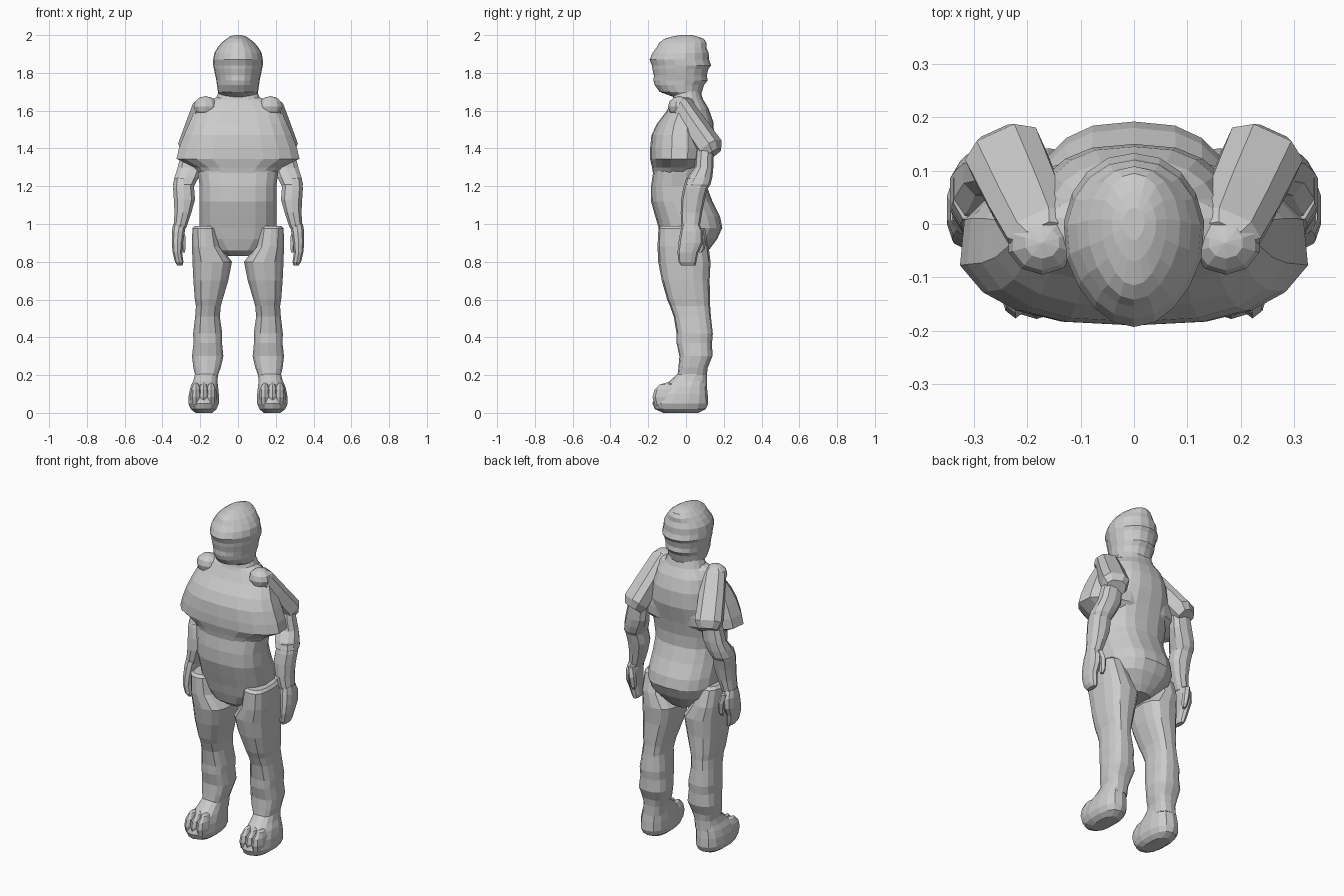
import bpy, bmesh, math
from mathutils import Matrix, Vector


def finish(bm, name, mirror):
    bmesh.ops.recalc_face_normals(bm, faces=bm.faces)
    me = bpy.data.meshes.new(name)
    bm.to_mesh(me)
    bm.free()
    ob = bpy.data.objects.new(name, me)
    bpy.context.collection.objects.link(ob)
    if mirror:
        ob.modifiers.new("Mirror", 'MIRROR')
    return ob


def loft(name, rings, n=14, e=2.4, front=1.0, back=1.0, mirror=False, mat=Matrix()):
    """Skin of rings (z, x0, x1, y0, y1); front/back narrow the width at those ends."""
    bm = bmesh.new()
    loops = []
    for z, x0, x1, y0, y1 in rings:
        loop = []
        for i in range(n):
            a = 2 * math.pi * (i + 0.5) / n
            c, s = math.cos(a), math.sin(a)
            u = math.copysign(abs(c) ** (2 / e), c)
            v = math.copysign(abs(s) ** (2 / e), s)
            # stretch so the ring reaches its stated depth
            v /= abs(math.sin(2 * math.pi * (n // 4 + 0.5) / n)) ** (2 / e)
            u *= 1 + (front - 1) * max(0, -v) + (back - 1) * max(0, v)
            p = Vector(((x0 + x1) / 2 + u * (x1 - x0) / 2,
                        (y0 + y1) / 2 + v * (y1 - y0) / 2, z))
            loop.append(bm.verts.new(mat @ p))
        loops.append(loop)
    for a, b in zip(loops, loops[1:]):
        for i in range(n):
            j = (i + 1) % n
            bm.faces.new((a[i], a[j], b[j], b[i]))
    bm.faces.new(loops[0])
    bm.faces.new(loops[-1])
    return finish(bm, name, mirror)


def ball(name, loc, size, mirror=True):
    bm = bmesh.new()
    bmesh.ops.create_uvsphere(bm, u_segments=10, v_segments=6, radius=1,
                              matrix=Matrix.Translation(loc) @ Matrix.Diagonal((*size, 1)))
    return finish(bm, name, mirror)


def sym(z, w, y0, y1):
    return (z, -w, w, y0, y1)


# torso: hips, waist and neck base
loft("torso", [sym(0.83, .075, -.07, .09), sym(0.86, .12, -.11, .12), sym(0.92, .19, -.13, .165),
               sym(0.98, .205, -.145, .192), sym(1.04, .207, -.163, .18), sym(1.12, .207, -.185, .14),
               sym(1.20, .205, -.185, .11), sym(1.27, .215, -.175, .11), sym(1.35, .22, -.17, .125),
               sym(1.45, .21, -.16, .15), sym(1.54, .19, -.13, .145), sym(1.61, .165, -.09, .12),
               sym(1.66, .12, -.07, .09), sym(1.72, .095, -.06, .07)], n=18, e=2.7, back=.82)

# broad flared chest plate
loft("chest", [sym(1.27, .215, -.175, .07), sym(1.30, .245, -.18, .09), sym(1.345, .342, -.19, .12),
               sym(1.40, .328, -.19, .125), sym(1.47, .30, -.183, .12), sym(1.53, .272, -.155, .10),
               sym(1.59, .245, -.108, .08), sym(1.65, .18, -.072, .06), sym(1.67, .12, -.06, .05)],
     n=18, e=2.7, front=.87, back=.78)

# head: hooded egg with shallow bands
loft("head", [sym(1.67, .098, -.06, .075), sym(1.70, .108, -.14, .085), sym(1.735, .113, -.165, .095),
              sym(1.76, .116, -.172, .115), sym(1.785, .122, -.17, .11),
              sym(1.82, .129, -.178, .118), sym(1.84, .133, -.18, .133), sym(1.87, .133, -.193, .122),
              sym(1.905, .127, -.178, .12), sym(1.935, .109, -.155, .108), sym(1.96, .088, -.142, .108),
              sym(1.98, .062, -.115, .095), sym(1.993, .042, -.07, .06), sym(2.0, .02, -.03, .03)],
     n=18, e=2.1, front=.8)

# shoulder knobs and slanted upper arm slabs
ball("shoulder_knob", (.172, -.035, 1.622), (.066, .06, .055))
axis = Vector((-.075, -.165, .24))
slab = Matrix.Translation((.175, -.015, 1.615)) @ axis.to_track_quat('Z', 'Y').to_matrix().to_4x4()
loft("upper_arm", [(.035, -.045, .045, -.03, .04), (.01, -.065, .065, -.05, .052),
                   (-.10, -.072, .072, -.06, .055), (-.26, -.077, .077, -.06, .06),
                   (-.30, -.055, .055, -.05, .035)], n=8, e=2.8, mirror=True, mat=slab)

# elbow and forearm
loft("elbow", [(1.43, .19, .29, .06, .15), (1.37, .18, .305, .05, .145), (1.30, .185, .322, .045, .145),
               (1.25, .205, .338, .01, .14), (1.21, .225, .347, -.01, .13), (1.18, .24, .335, .0, .11)],
     n=10, mirror=True)
loft("forearm", [(1.24, .235, .34, .0, .125), (1.19, .23, .346, -.015, .115), (1.13, .225, .342, -.025, .10),
                 (1.06, .245, .338, -.028, .085), (1.00, .265, .342, -.025, .075),
                 (.975, .275, .34, -.02, .07)], n=10, mirror=True)

# hands with thumbs
loft("hand", [(1.0, .275, .345, -.02, .07), (.96, .28, .352, -.03, .09), (.90, .29, .352, -.04, .09),
              (.85, .295, .347, -.045, .065), (.80, .288, .335, -.04, .055), (.78, .293, .322, -.025, .05)],
     n=10, mirror=True)
loft("thumb", [(.98, .29, .325, .05, .10), (.93, .275, .315, .06, .11), (.87, .275, .305, .06, .10),
               (.85, .28, .30, .065, .085)], n=6, e=2, mirror=True)

# legs
loft("leg", [(.99, .125, .23, -.13, .07), (.975, .108, .243, -.146, .09), (.88, .09, .245, -.151, .12),
             (.80, .03, .243, -.147, .13), (.70, .05, .238, -.128, .125), (.60, .08, .23, -.10, .128),
             (.565, .09, .224, -.085, .128), (.51, .095, .228, -.065, .132), (.42, .082, .239, -.05, .142),
             (.37, .083, .237, -.05, .138), (.30, .076, .245, -.035, .14), (.24, .09, .238, -.04, .115),
             (.20, .105, .228, -.045, .11), (.14, .11, .235, -.06, .11)], n=14, e=2.7, mirror=True)

# boots with broad toe ridges
loft("foot", [(.21, .108, .228, -.04, .105), (.17, .108, .238, -.085, .108), (.14, .104, .252, -.125, .11),
              (.10, .10, .262, -.16, .115), (.05, .10, .265, -.178, .118), (.02, .112, .252, -.165, .105),
              (0, .135, .225, -.12, .065)], n=14, e=2.4, mirror=True)
for x in (.142, .182, .222):
    ball("toe", (x, -.10, .085), (.032, .077, .076))
